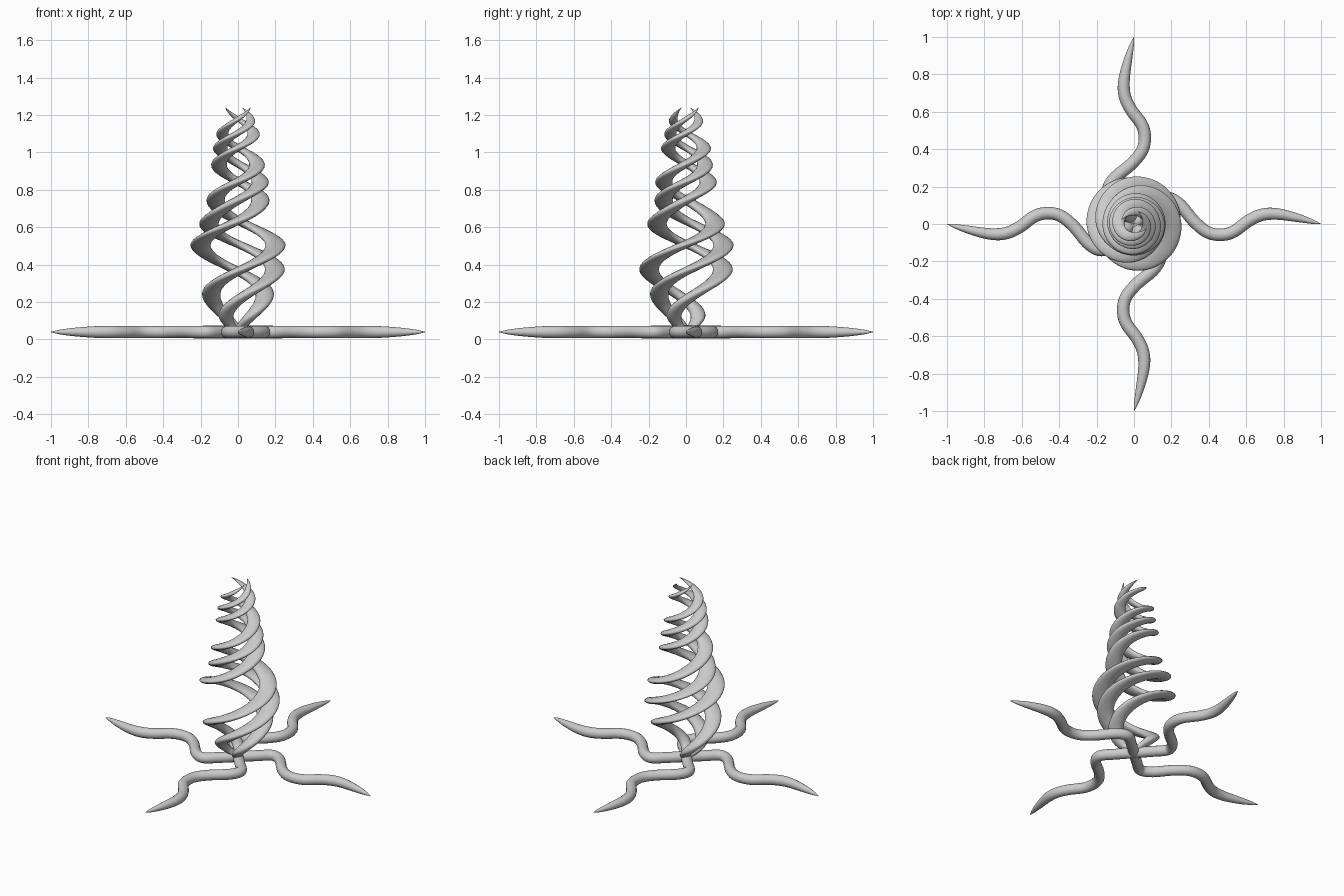
import bpy, bmesh, math
from mathutils import Vector

if "Cube" in bpy.data.objects:
    bpy.data.objects.remove(bpy.data.objects["Cube"])


def smooth_value(keys, t):
    """Catmull-Rom style interpolation through (t, value) keys."""
    i = 0
    while i < len(keys) - 2 and t > keys[i + 1][0]:
        i += 1

    def slope(k):
        a, b = keys[max(k - 1, 0)], keys[min(k + 1, len(keys) - 1)]
        return (b[1] - a[1]) / (b[0] - a[0])

    (t0, v0), (t1, v1) = keys[i], keys[i + 1]
    h = t1 - t0
    u = (t - t0) / h
    return ((2*u**3 - 3*u**2 + 1) * v0 + (u**3 - 2*u**2 + u) * h * slope(i)
            + (3*u**2 - 2*u**3) * v1 + (u**3 - u**2) * h * slope(i + 1))


def skin(name, rings):
    """Join rings of points into one closed smooth tube."""
    bm = bmesh.new()
    loops = [[bm.verts.new(p) for p in ring] for ring in rings]
    n = len(loops[0])
    for a, b in zip(loops, loops[1:]):
        for k in range(n):
            bm.faces.new((a[k], a[(k + 1) % n], b[(k + 1) % n], b[k]))
    bm.faces.new(loops[0][::-1])
    bm.faces.new(loops[-1])
    bmesh.ops.recalc_face_normals(bm, faces=bm.faces)
    mesh = bpy.data.meshes.new(name)
    bm.to_mesh(mesh)
    bm.free()
    mesh.polygons.foreach_set("use_smooth", [True] * len(mesh.polygons))
    obj = bpy.data.objects.new(name, mesh)
    bpy.context.collection.objects.link(obj)
    return obj


# Four wavy roots lying flat
path = [(0, 0), (.085, .075), (.165, .138), (.24, .108), (.32, .015), (.39, -.042),
        (.46, -.058), (.53, -.042), (.61, .015), (.68, .048), (.76, .054), (.87, .034), (1, 0)]
root_x = [(i, p[0]) for i, p in enumerate(path)]
root_y = [(i, p[1]) for i, p in enumerate(path)]
root_r = [(0, .034), (5, .033), (9, .033), (10, .031), (11, .023), (11.7, .011), (12, .001)]
SIDES = 16
for q in range(4):
    ca, sa = round(math.cos(q * math.pi / 2)), round(math.sin(q * math.pi / 2))
    rings = []
    for i in range(97):
        t = i / 8
        c = Vector((smooth_value(root_x, t), smooth_value(root_y, t), 0))
        d = Vector((smooth_value(root_x, t + .01), smooth_value(root_y, t + .01), 0)) - c
        side = Vector((-d.y, d.x, 0)).normalized()
        r = smooth_value(root_r, t)
        ring = []
        for k in range(SIDES):
            a = 2 * math.pi * k / SIDES
            p = c + side * r * math.cos(a)
            ring.append((p.x*ca - p.y*sa, p.x*sa + p.y*ca, .04 + r * math.sin(a)))
        rings.append(ring)
    skin(f"root_{q + 1}", rings)

# Three twisted strands: oval horizontal sections sheared around the axis
turn = [(.05, -.75), (.13, -.45), (.21, 0), (.365, 1), (.51, 2), (.635, 3), (.745, 4), (.845, 5),
        (.94, 6), (1.025, 7), (1.105, 8), (1.18, 9), (1.24, 9.8)]
outer = [(.05, .05), (.12, .13), (.21, .184), (.37, .25), (.5, .255), (.6, .22), (.7, .174),
         (.84, .165), (.95, .141), (1.04, .131), (1.12, .111), (1.2, .082), (1.24, .07)]
thick = [(.05, .03), (.2, .047), (.5, .054), (.8, .047), (1, .039), (1.1, .033), (1.19, .02), (1.24, .001)]
STEPS = 260
for s in range(1, 4):
    rings = []
    for i in range(STEPS + 1):
        z = .05 + 1.19 * i / STEPS
        ang = (1 + s + smooth_value(turn, z)) * math.pi / 2
        r = smooth_value(thick, z)
        rad = smooth_value(outer, z) - r
        out = Vector((math.cos(ang), math.sin(ang), 0))
        tan = Vector((-out.y, out.x, 0))
        rings.append([out * (rad + r * math.cos(2*math.pi*k/SIDES))
                      + tan * r * math.sin(2*math.pi*k/SIDES) + Vector((0, 0, z))
                      for k in range(SIDES)])
    skin(f"twisted_strand_{s}", rings)
